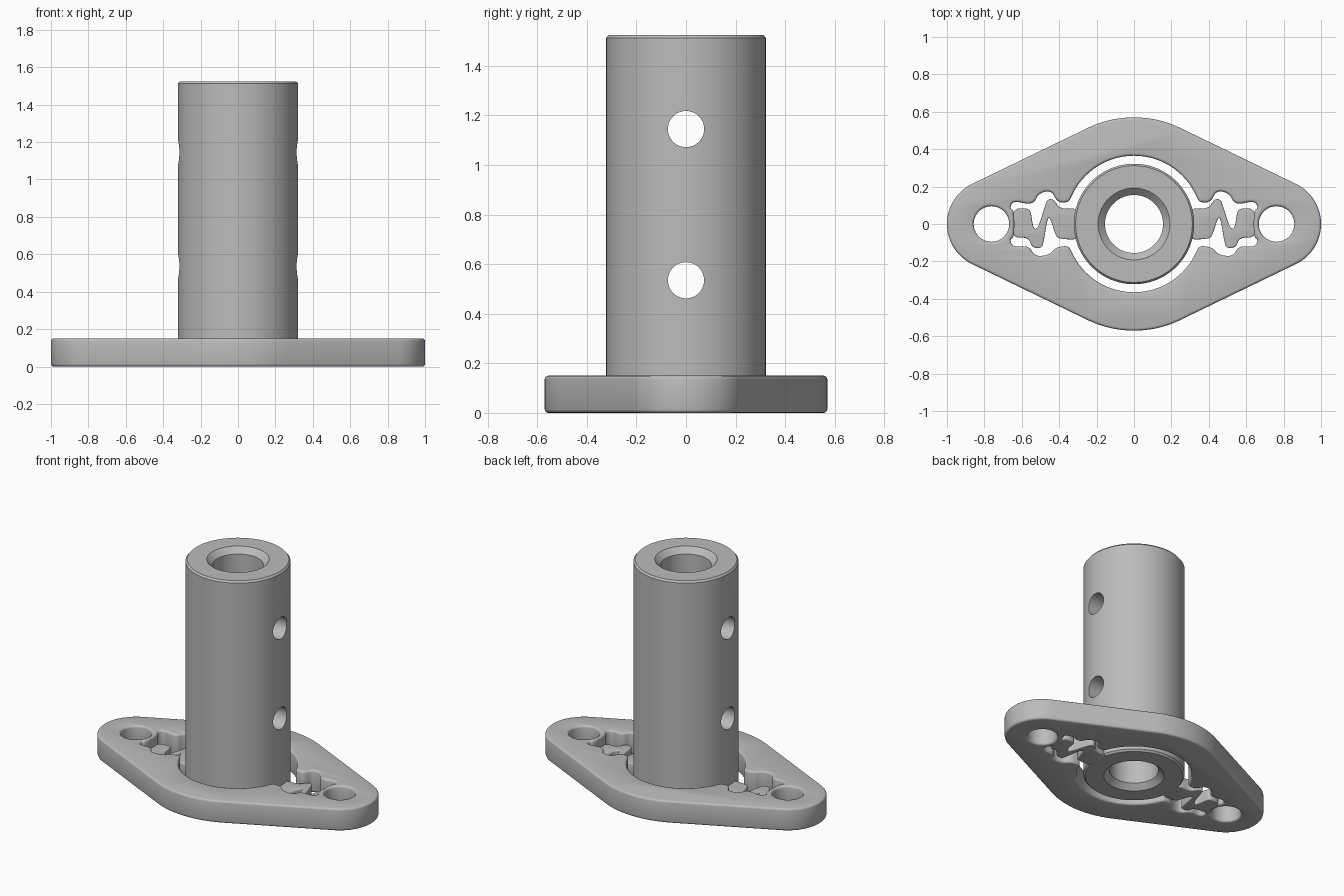
import bpy, bmesh
from math import sin, cos, pi, asin

scene = bpy.context.scene
cube = bpy.data.objects.get("Cube")
if cube:
    bpy.data.objects.remove(cube, do_unlink=True)

grey = bpy.data.materials.new("matte_grey")
grey.use_nodes = True
colour = (0.5, 0.5, 0.5, 1)
grey.diffuse_color = colour
grey.node_tree.nodes["Principled BSDF"].inputs["Base Color"].default_value = colour


def arc(cx, radius, start, end, steps=48):
    return [(cx + radius * cos(start + (end - start) * i / steps),
             radius * sin(start + (end - start) * i / steps)) for i in range(steps + 1)]


def circle(cx, radius):
    return arc(cx, radius, 0, 2 * pi, 64)[:-1]


def soften(points, rounds=3, closed=False):
    # corner cutting turns a few control points into a flowing line
    for _ in range(rounds):
        pairs = list(zip(points, points[1:] + points[:1]))
        if not closed:
            pairs.pop()
        cut = []
        for (ax, ay), (bx, by) in pairs:
            cut += [(ax * .75 + bx * .25, ay * .75 + by * .25),
                    (ax * .25 + bx * .75, ay * .25 + by * .75)]
        points = cut if closed else [points[0]] + cut + [points[-1]]
    return points


def mirror_x(points):
    return [(-x, y) for x, y in reversed(points)]


def finish(obj):
    obj.data.materials.clear()
    obj.data.materials.append(grey)
    bpy.ops.object.select_all(action='DESELECT')
    obj.select_set(True)
    bpy.context.view_layer.objects.active = obj
    bpy.ops.object.shade_smooth_by_angle(angle=0.6)


def slab(name, outlines, bottom, top, bevel):
    # filled outline with rounded rims; inner outlines become holes
    curve = bpy.data.curves.new(name, 'CURVE')
    curve.dimensions = '2D'
    curve.fill_mode = 'BOTH'
    curve.extrude = (top - bottom) / 2 - bevel
    curve.bevel_depth = bevel
    curve.bevel_resolution = 2
    curve.offset = -bevel
    for points in outlines:
        spline = curve.splines.new('POLY')
        spline.points.add(len(points) - 1)
        for p, (x, y) in zip(spline.points, points):
            p.co = (x, y, 0, 1)
        spline.use_cyclic_u = True
    source = bpy.data.objects.new(name + "_curve", curve)
    scene.collection.objects.link(source)
    bpy.context.view_layer.update()
    graph = bpy.context.evaluated_depsgraph_get()
    mesh = bpy.data.meshes.new_from_object(source.evaluated_get(graph))
    bpy.data.objects.remove(source, do_unlink=True)
    bm = bmesh.new()
    bm.from_mesh(mesh)
    bmesh.ops.remove_doubles(bm, verts=bm.verts, dist=0.0005)
    bmesh.ops.translate(bm, verts=bm.verts, vec=(0, 0, (top + bottom) / 2))
    bmesh.ops.recalc_face_normals(bm, faces=bm.faces)
    bm.to_mesh(mesh)
    bm.free()
    obj = bpy.data.objects.new(name, mesh)
    scene.collection.objects.link(obj)
    finish(obj)


# Flange: hull of one large and two small discs
HOLE_X, END_R, MID_R = 0.762, 0.238, 0.57
tilt = pi / 2 - asin((MID_R - END_R) / HOLE_X)
flange = (arc(HOLE_X, END_R, -tilt, tilt) + arc(0, MID_R, tilt, pi - tilt)
          + arc(-HOLE_X, END_R, pi - tilt, pi + tilt)
          + arc(0, MID_R, pi + tilt, 2 * pi - tilt))

# Central opening with a wavy slot on each side
slot = soften([(.335, -.145), (.35, -.115), (.42, -.125), (.45, -.165), (.53, -.175),
               (.56, -.115), (.645, -.125), (.665, -.085), (.64, -.07), (.64, .07),
               (.665, .085), (.645, .125), (.54, .1), (.51, .165), (.44, .18),
               (.41, .115), (.35, .115), (.335, .145)])
ring = 0.41
opening = (slot + arc(0, .365, ring, pi - ring) + mirror_x(slot)
           + arc(0, .365, pi + ring, 2 * pi - ring))
slab("flange", [flange, opening, circle(HOLE_X, .095), circle(-HOLE_X, .095)], 0, .15, .014)

# S-shaped springs joining the tube to the flange
spring = soften([(.28, -.085), (.4, -.08), (.42, -.06), (.45, .04), (.465, .02),
                 (.485, -.11), (.5, -.13), (.545, -.125), (.565, -.07), (.655, -.075),
                 (.655, .08), (.565, .085), (.55, .06), (.54, -.02), (.515, -.03),
                 (.475, .1), (.46, .135), (.425, .13), (.4, .08), (.28, .085)], 2, True)
slab("left_spring", [spring], 0, .08, .006)
slab("right_spring", [mirror_x(spring)], 0, .08, .006)


# Tube: lathed wall with chamfered bore
def lathe(name, profile, steps=96):
    bm = bmesh.new()
    rings = [[bm.verts.new((r * cos(2 * pi * i / steps), r * sin(2 * pi * i / steps), z))
              for i in range(steps)] for r, z in profile]
    for a, b in zip(rings, rings[1:] + rings[:1]):
        for i in range(steps):
            j = (i + 1) % steps
            bm.faces.new((a[i], a[j], b[j], b[i]))
    bmesh.ops.recalc_face_normals(bm, faces=bm.faces)
    mesh = bpy.data.meshes.new(name)
    bm.to_mesh(mesh)
    bm.free()
    obj = bpy.data.objects.new(name, mesh)
    scene.collection.objects.link(obj)
    return obj


TOP = 1.525
tube = lathe("tube", [(.31, 0), (.322, .012), (.322, TOP - .012), (.312, TOP), (.192, TOP),
                      (.155, TOP - .037), (.155, .037), (.192, 0)])

# Cross holes drilled through the tube
for z in (.535, 1.145):
    bpy.ops.mesh.primitive_cylinder_add(vertices=48, radius=.073, depth=1,
                                        location=(0, 0, z), rotation=(0, pi / 2, 0))
    drill = bpy.context.object
    drill.name = "drill"
    drill.hide_render = True
    cut = tube.modifiers.new("cross_hole", 'BOOLEAN')
    cut.operation = 'DIFFERENCE'
    cut.solver = 'EXACT'
    cut.object = drill
    bpy.context.view_layer.objects.active = tube
    bpy.ops.object.modifier_apply(modifier=cut.name)
    bpy.data.objects.remove(drill, do_unlink=True)
finish(tube)
